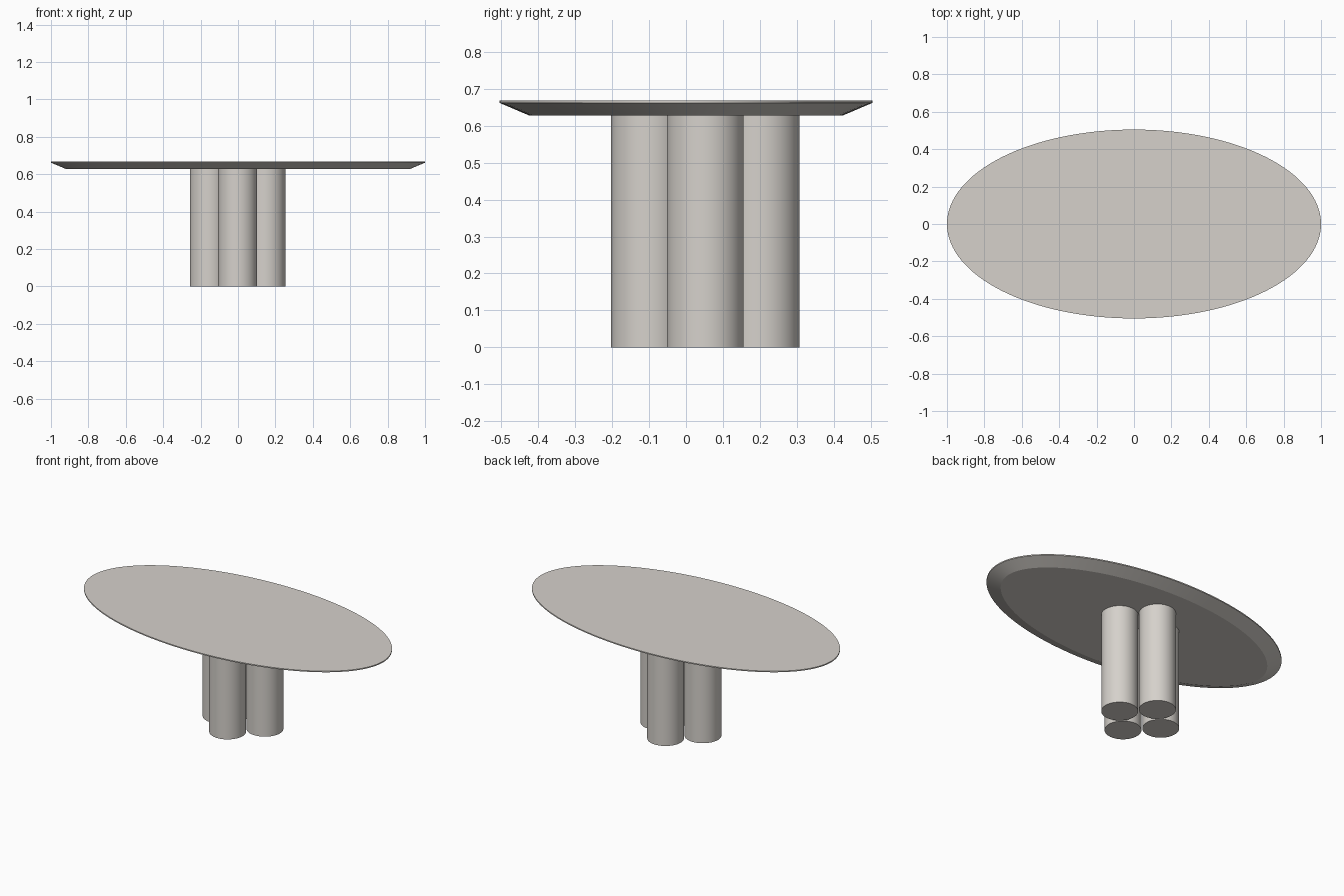
import bpy, bmesh, math

if "Cube" in bpy.data.objects:
    bpy.data.objects.remove(bpy.data.objects["Cube"])

stone = bpy.data.materials.new("warm grey stone")
stone.diffuse_color = (0.67, 0.64, 0.60, 1)
stone.use_nodes = True
stone.node_tree.nodes["Principled BSDF"].inputs["Base Color"].default_value = stone.diffuse_color


def finish(name, bm):
    bmesh.ops.recalc_face_normals(bm, faces=bm.faces)
    mesh = bpy.data.meshes.new(name)
    bm.to_mesh(mesh)
    bm.free()
    mesh.materials.append(stone)
    obj = bpy.data.objects.new(name, mesh)
    bpy.context.collection.objects.link(obj)
    bpy.ops.object.select_all(action='DESELECT')
    obj.select_set(True)
    bpy.context.view_layer.objects.active = obj
    bpy.ops.object.shade_smooth_by_angle(angle=math.radians(15))
    return obj


# Oval tabletop: thin vertical rim, then a wide undercut bevel
A, B, SEG = 1.0, 0.505, 128
profile = [(0.08, 0.628), (0.0, 0.662), (0.0, 0.669)]  # (inset, height)
bm = bmesh.new()
rings = []
for inset, z in profile:
    ring = []
    for i in range(SEG):
        t = 2 * math.pi * i / SEG
        c, s = math.cos(t), math.sin(t)
        n = math.hypot(B * c, A * s)
        ring.append(bm.verts.new((A * c - inset * B * c / n,
                                  B * s - inset * A * s / n, z)))
    rings.append(ring)
for lo, hi in zip(rings, rings[1:]):
    for i in range(SEG):
        j = (i + 1) % SEG
        bm.faces.new((lo[i], lo[j], hi[j], hi[i]))
bm.faces.new(rings[0][::-1])
bm.faces.new(rings[-1])
finish("tabletop", bm)

# Four round columns clustered in a diamond, slightly behind centre
CX, CY, SPREAD, RADIUS, HEIGHT = -0.002, 0.052, 0.151, 0.104, 0.632
for name, dx, dy in (("front_leg", 0, -1), ("back_leg", 0, 1),
                     ("left_leg", -1, 0), ("right_leg", 1, 0)):
    bm = bmesh.new()
    bmesh.ops.create_cone(bm, cap_ends=True, segments=64, radius1=RADIUS,
                          radius2=RADIUS, depth=HEIGHT)
    bmesh.ops.translate(bm, verts=bm.verts,
                        vec=(CX + dx * SPREAD, CY + dy * SPREAD, HEIGHT / 2))
    finish(name, bm)
